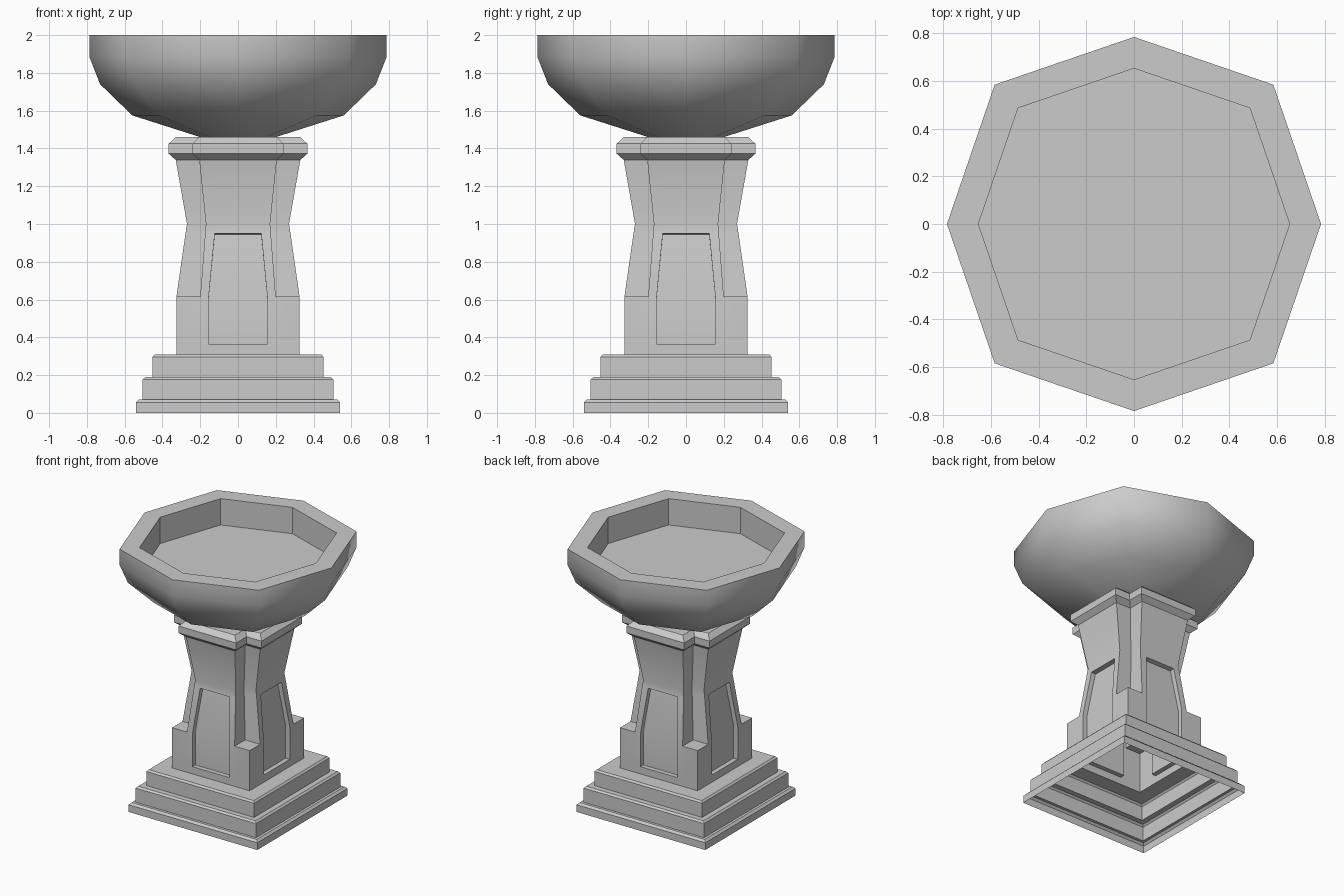
import bpy, bmesh
from math import radians

if "Cube" in bpy.data.objects:
    bpy.data.objects.remove(bpy.data.objects["Cube"])


def four_way(quarter):
    """Repeat one quarter of a cross-section around the z axis."""
    ring = []
    for _ in range(4):
        ring += quarter
        quarter = [(-y, x) for x, y in quarter]
    return ring


def loft(bm, levels, cap_end=False):
    """Skin levels of (z, outline); returns the faces as rows."""
    rings = [[bm.verts.new((x, y, z)) for x, y in outline] for z, outline in levels]
    n = len(rings[0])
    rows = [[bm.faces.new((a[i], a[(i + 1) % n], b[(i + 1) % n], b[i])) for i in range(n)]
            for a, b in zip(rings, rings[1:])]
    if cap_end:
        bm.faces.new(rings[-1])
    bm.normal_update()
    return rows


def finish(bm, name):
    mesh = bpy.data.meshes.new(name)
    bm.to_mesh(mesh)
    bm.free()
    obj = bpy.data.objects.new(name, mesh)
    bpy.context.collection.objects.link(obj)
    return obj


def smooth(obj, angle):
    bpy.ops.object.select_all(action='DESELECT')
    obj.select_set(True)
    bpy.context.view_layer.objects.active = obj
    bpy.ops.object.shade_smooth_by_angle(angle=radians(angle))


# Stepped square base, hollow underneath
steps = [(0, .54), (.055, .54), (.07, .525), (.07, .505), (.177, .505), (.19, .492),
         (.19, .452), (.297, .452), (.31, .44), (.31, .326)]
bm = bmesh.new()
loft(bm, [(z, four_way([(r, -r)])) for z, r in steps])
finish(bm, "stepped_base")

# Waisted column with notched corners: z, half width, notch line, corner, panel half width
shaft = [(.31, .326, .20, .326, .155), (.365, .326, .20, .326, .155),
         (.615, .326, .20, .326, .155), (.615, .326, .20, .20, .155),
         (.95, .278, .174, .174, .123), (1.0, .27, .17, .17, .12),
         (1.34, .33, .205, .205, .12)]
bm = bmesh.new()
rows = loft(bm, [(z, four_way([(c, -c), (o, -n), (o, -p), (o, p), (o, n)]))
                 for z, o, n, c, p in shaft])
# Recessed panel in each side
for side in range(4):
    panel = [rows[r][side * 5 + 2] for r in (1, 3)]
    bmesh.ops.remove_doubles(bm, verts=[v for v in bm.verts if abs(v.co.z - .615) < .01],
                             dist=.0005)
    panel = [f for f in panel if f.is_valid]
    bmesh.ops.inset_region(bm, faces=panel, thickness=0, depth=-.035,
                           use_even_offset=False, use_boundary=True)
smooth(finish(bm, "column"), 30)

# Moulded cap following the notched outline
moulding = [(1.335, .325, .20), (1.372, .367, .242), (1.425, .367, .242), (1.46, .33, .205)]
bm = bmesh.new()
loft(bm, [(z, four_way([(n, -n), (o, -n), (o, n)])) for z, o, n in moulding], cap_end=True)
finish(bm, "column_cap")

# Eight-sided bowl: smooth outside, flat rim and basin
profile = [(1.46, .20), (1.575, .56), (1.74, .73), (1.88, .785), (2.0, .785),
           (2.0, .653), (1.80, .653)]
bm = bmesh.new()
rows = loft(bm, [(z, four_way([(r, 0), (r * .745, r * .745)])) for z, r in profile],
            cap_end=True)
for row in rows[:4]:
    for face in row:
        face.smooth = True
finish(bm, "bowl")
